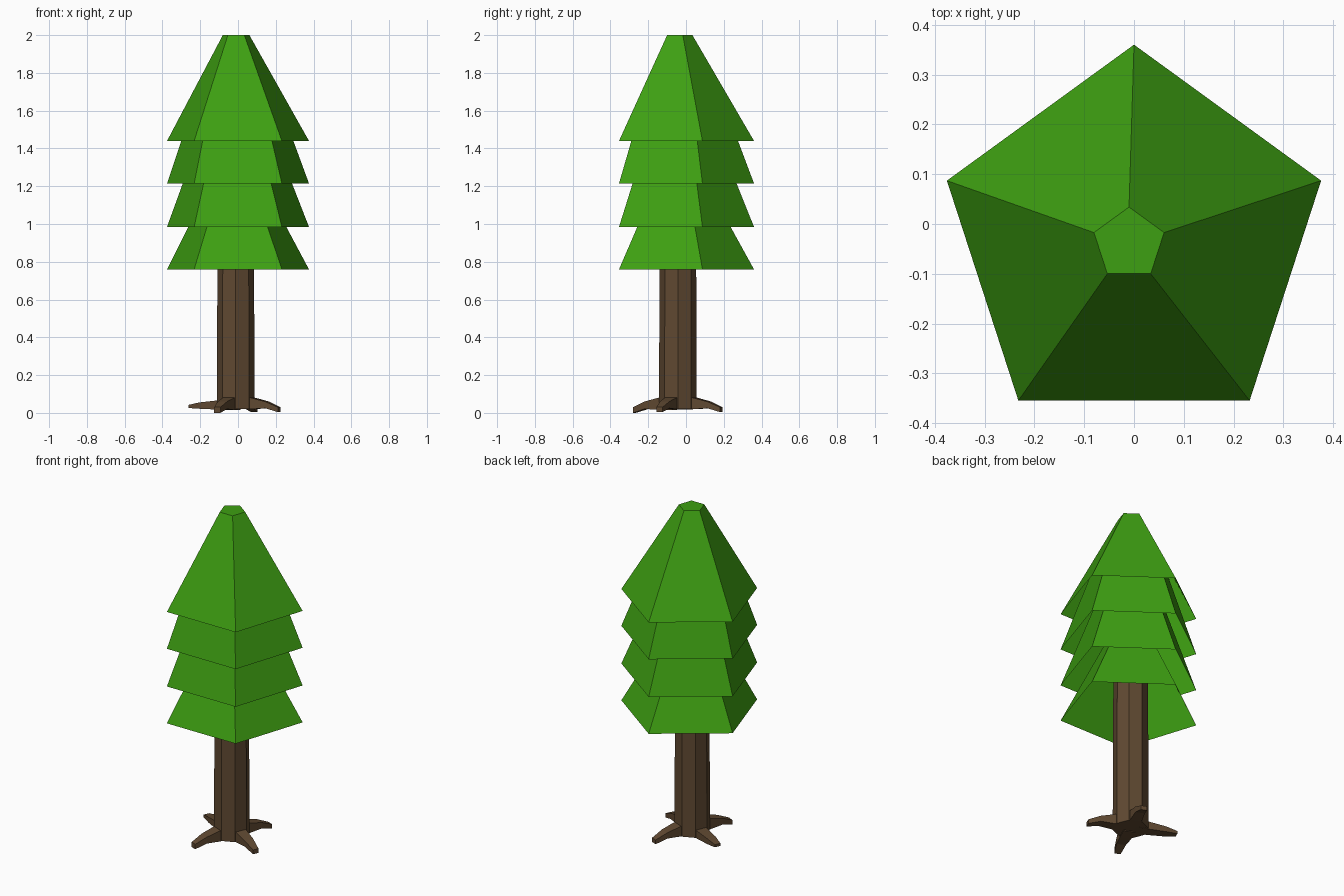
import bpy, bmesh, math
from mathutils import Vector, Matrix

cube = bpy.data.objects.get("Cube")
if cube:
    bpy.data.objects.remove(cube, do_unlink=True)


def material(name, rgb):
    m = bpy.data.materials.new(name)
    m.use_nodes = True
    m.diffuse_color = (*rgb, 1)
    m.node_tree.nodes["Principled BSDF"].inputs["Base Color"].default_value = (*rgb, 1)
    return m


green = material("leaf green", (0.048, 0.35, 0.006))
brown = material("bark brown", (0.115, 0.066, 0.031))


def ring(sides, radius, centre, start):
    """Points of a level regular polygon."""
    turn = 2 * math.pi / sides
    return [Vector(centre) + radius * Vector((math.cos(start + i * turn),
                                              math.sin(start + i * turn), 0))
            for i in range(sides)]


def loft(name, rings, mat, cap_start=True):
    """Skin a stack of rings with flat quads; the far end is always capped."""
    bm = bmesh.new()
    loops = [[bm.verts.new(p) for p in r] for r in rings]
    n = len(loops[0])
    for low, high in zip(loops, loops[1:]):
        for i in range(n):
            j = (i + 1) % n
            bm.faces.new((low[i], low[j], high[j], high[i]))
    bm.faces.new(loops[-1])
    if cap_start:
        bm.faces.new(loops[0][::-1])
    mesh = bpy.data.meshes.new(name)
    bm.to_mesh(mesh)
    bm.free()
    mesh.materials.append(mat)
    obj = bpy.data.objects.new(name, mesh)
    bpy.context.collection.objects.link(obj)
    return obj


# Foliage: open-bottomed five-sided skirts, bottom height, top height, top radius
tiers = [("bottom", 0.76, 1.34, 0.08), ("lower", 0.985, 1.70, 0.112),
         ("upper", 1.215, 1.82, 0.172), ("top", 1.44, 2.0, 0.074)]
for name, z0, z1, r1 in tiers:
    loft(name + "_foliage",
         [ring(5, 0.395, (0, -0.035, z0), math.pi / 2),
          ring(5, r1, (-0.01, -0.04, z1), math.pi / 2)], green, cap_start=False)

# Trunk: slightly tapered octagon
base = Vector((-0.012, -0.043, 0))
loft("trunk", [ring(8, 0.1, base + Vector((0, 0, 0.02)), 0),
               ring(8, 0.095, base + Vector((0, 0, 1.3)), 0)], brown)


# Roots: bent tapering bars in a pinwheel; sections are reach, half width, bottom, top
def root(name, angle, sections):
    spin = Matrix.Translation(base) @ Matrix.Rotation(math.radians(angle), 4, "Z")
    rings = [[spin @ Vector(p) for p in
              ((d, -w, lo), (d, w, lo), (d, w, hi), (d, -w, hi))]
             for d, w, lo, hi in sections]
    loft(name, rings, brown)


bent = [(0.02, 0.035, 0.02, 0.085), (0.1, 0.033, 0.02, 0.08),
        (0.18, 0.027, 0.025, 0.06), (0.25, 0.018, 0.004, 0.03)]
level = [(0.02, 0.035, 0.02, 0.075), (0.1, 0.033, 0.018, 0.065),
         (0.2, 0.027, 0.022, 0.055), (0.265, 0.018, 0.026, 0.042)]
root("front_root", -113, [(d, w, max(0, lo - 0.004), hi) for d, w, lo, hi in bent])
root("left_root", -23, bent)
root("back_root", 67, bent)
root("right_root", 157, level)
